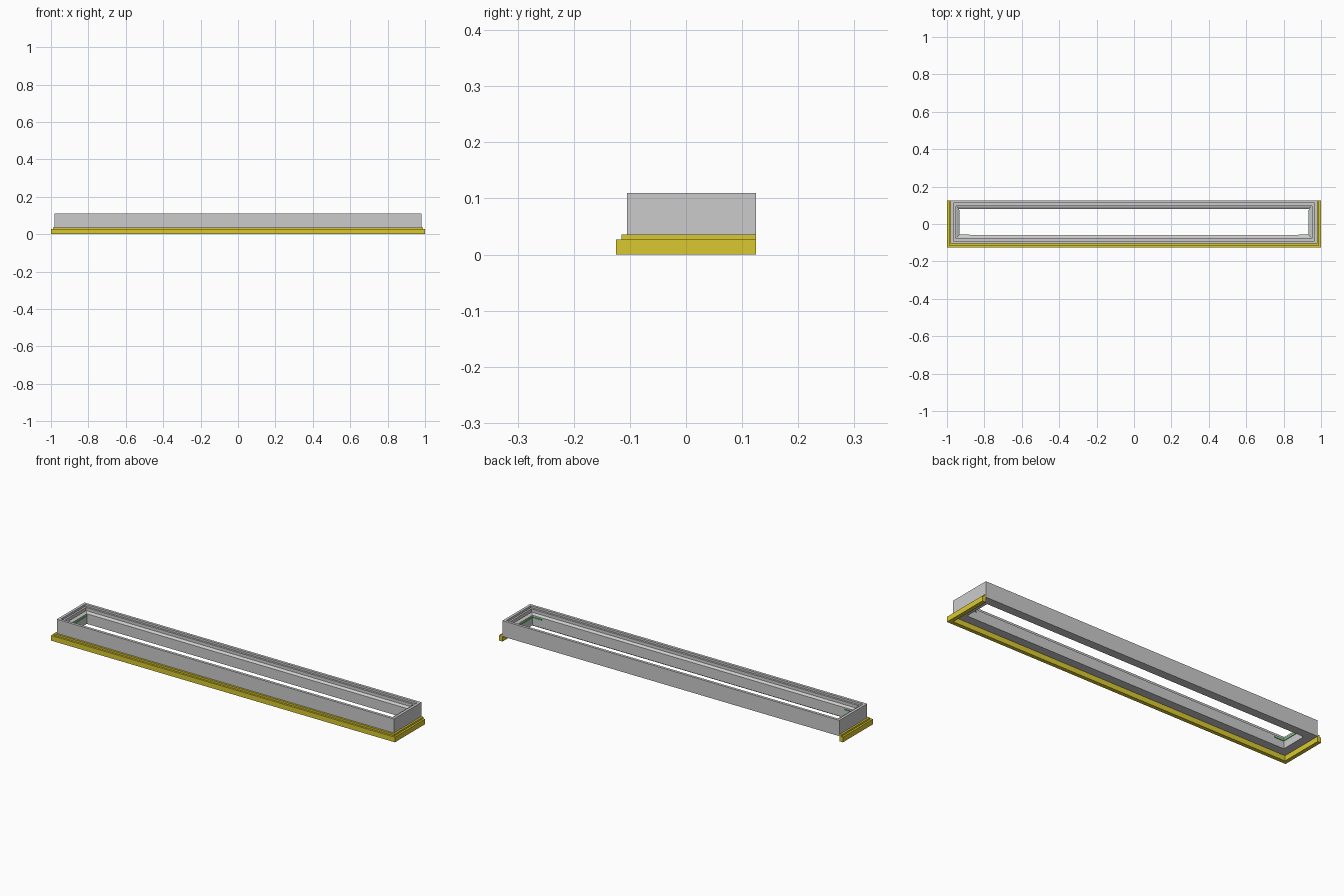
import bpy, bmesh

if "Cube" in bpy.data.objects:
    bpy.data.objects.remove(bpy.data.objects["Cube"])

# Outer faces of the grey frame
X, Y0, Y1 = 0.98, -0.105, 0.125


def material(name, color):
    m = bpy.data.materials.new(name)
    m.diffuse_color = color
    m.use_nodes = True
    m.node_tree.nodes["Principled BSDF"].inputs["Base Color"].default_value = m.diffuse_color
    return m


def sweep(name, rings, closed, mat=None):
    """Skin a list of profile sections; closed loops back to the first, open gets end caps."""
    bm = bmesh.new()
    rows = [[bm.verts.new(p) for p in ring] for ring in rings]
    n = len(rows[0])
    for i in range(len(rows) if closed else len(rows) - 1):
        a, b = rows[i], rows[(i + 1) % len(rows)]
        for j in range(n):
            k = (j + 1) % n
            bm.faces.new((a[j], a[k], b[k], b[j]))
    if not closed:
        bm.faces.new(rows[0])
        bm.faces.new(rows[-1])
    bmesh.ops.recalc_face_normals(bm, faces=bm.faces)
    me = bpy.data.meshes.new(name)
    bm.to_mesh(me)
    bm.free()
    ob = bpy.data.objects.new(name, me)
    bpy.context.collection.objects.link(ob)
    if mat:
        me.materials.append(mat)
    return ob


def frame(name, profile):
    """Mitred rectangular frame; profile is (inset from outer face, z)."""
    corners = [(-1, -1), (1, -1), (1, 1), (-1, 1)]
    rings = [[(sx * (X - d), Y0 + d if sy < 0 else Y1 - d, z) for d, z in profile]
             for sx, sy in corners]
    return sweep(name, rings, True)


def trim(name, profile, mat):
    """Mitred trim on left, front and right; profile is (outset, z)."""
    rings = [[(-X - d, Y1, z) for d, z in profile],
             [(-X - d, Y0 - d, z) for d, z in profile],
             [(X + d, Y0 - d, z) for d, z in profile],
             [(X + d, Y1, z) for d, z in profile]]
    return sweep(name, rings, False, mat)


def strip(name, x0, x1, y0, y1, z0, z1, mat):
    rings = [[(x, y0, z0), (x, y1, z0), (x, y1, z1), (x, y0, z1)] for x in (x0, x1)]
    return sweep(name, rings, False, mat)


yellow = material("yellow", (0.7, 0.58, 0.03, 1))
green = material("green", (0.1, 0.6, 0.15, 1))

# Stepped frame with a shallow groove in each ledge
frame("stepped_frame", [
    (0, 0.027), (0, 0.11), (0.014, 0.11), (0.014, 0.098),
    (0.018, 0.098), (0.018, 0.102), (0.028, 0.102), (0.028, 0.084),
    (0.032, 0.084), (0.032, 0.088), (0.045, 0.080), (0.045, 0.027)])

# Two-step yellow lip around three sides
trim("edge_trim", [
    (0, 0), (0.02, 0), (0.02, 0.027), (0.01, 0.027), (0.01, 0.036), (0, 0.036)], yellow)

# Small green seals on the inner edge
xi, yi = X - 0.045, Y0 + 0.045
for s, side in ((-1, "left"), (1, "right")):
    a, b = sorted((s * xi, s * (xi - 0.055)))
    strip("front_seal_" + side, a, b, yi, yi + 0.003, 0.066, 0.072, green)
    a, b = sorted((s * xi, s * (xi - 0.003)))
    strip("end_seal_" + side, a, b, yi + 0.003, Y1 - 0.05, 0.066, 0.072, green)
